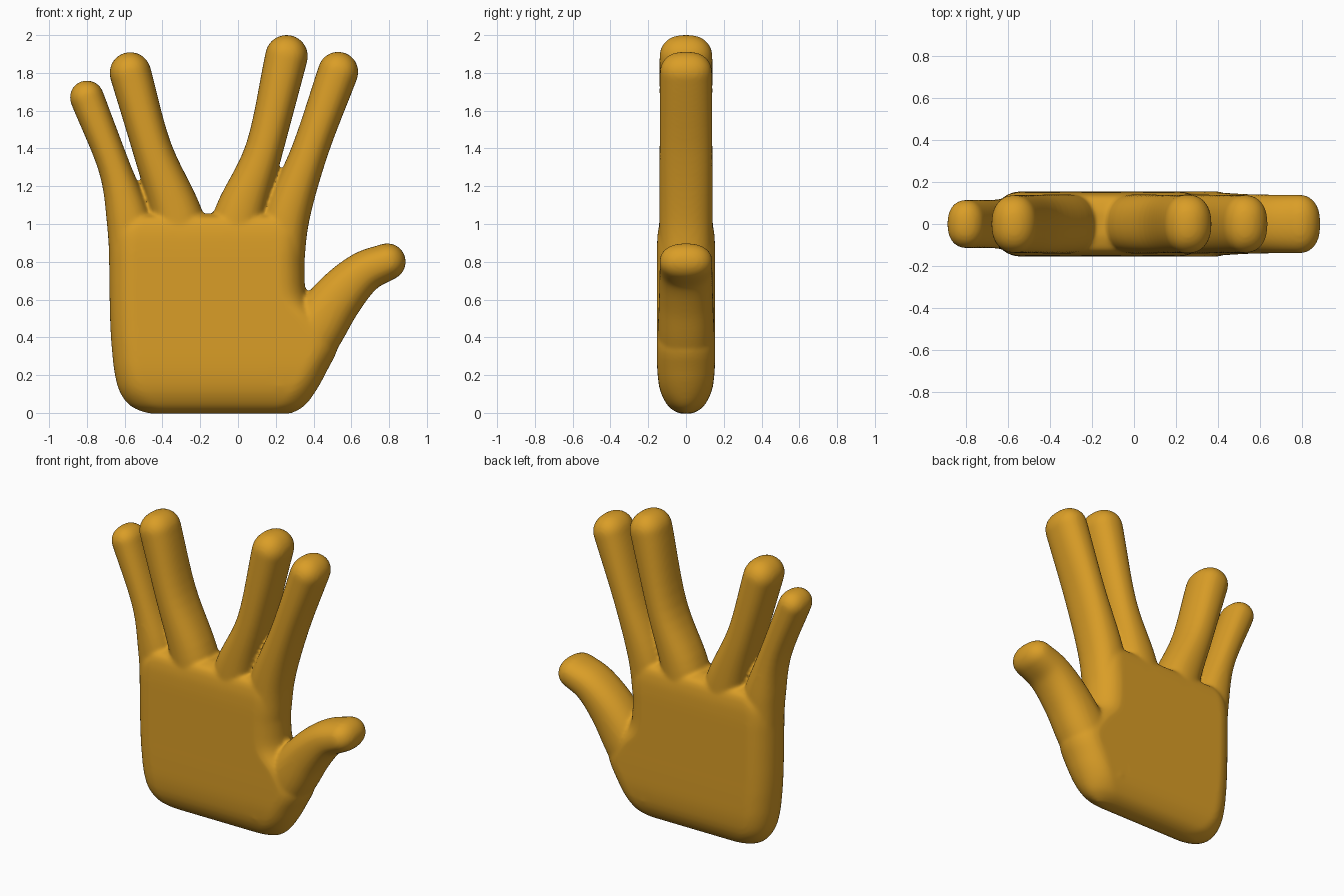
import bpy, bmesh, math
from mathutils import Vector

cube = bpy.data.objects.get("Cube")
if cube:
    bpy.data.objects.remove(cube, do_unlink=True)

SIDES = 40


def spline(keys, steps=6):
    """Smooth curve through the keys (x, z, half width, half depth)."""
    k = [Vector(p) for p in keys]
    k = [2 * k[0] - k[1]] + k + [2 * k[-1] - k[-2]]
    out = []
    for a, b, c, d in zip(k, k[1:], k[2:], k[3:]):
        for i in range(steps):
            t = i / steps
            out.append(b + (c - a) * t / 2 + (2 * a - 5 * b + 4 * c - d) * t * t / 2
                       + (3 * b - a - 3 * c + d) * t ** 3 / 2)
    return out + [k[-2]]


def power(v, e):
    return math.copysign(abs(v) ** e, v)


def add_ring(bm, x, z, w, d, side, edge, square):
    """Rounded section: straight middle with curved edges of width 'edge'."""
    c = min(w, edge)
    ring = []
    for i in range(SIDES):
        a = math.tau * (i + 0.5) / SIDES
        u = math.copysign(w - c, math.cos(a)) + c * power(math.cos(a), square)
        ring.append(bm.verts.new((x + side[0] * u, d * power(math.sin(a), square), z + side[1] * u)))
    return ring


def skin(bm, rings):
    for lo, hi in zip(rings, rings[1:]):
        for i in range(SIDES):
            j = (i + 1) % SIDES
            bm.faces.new((lo[i], lo[j], hi[j], hi[i]))
    bm.faces.new(rings[0][::-1])
    bm.faces.new(rings[-1])


def add_finger(bm, keys):
    """Tapered limb along its path, closed by a round tip."""
    pts = spline(keys)
    rings = []
    for i, p in enumerate(pts):
        q, r = pts[max(i - 1, 0)], pts[min(i + 1, len(pts) - 1)]
        t = Vector((r[0] - q[0], r[1] - q[1])).normalized()
        rings.append(add_ring(bm, *p, (t.y, -t.x), 1, 0.88))
    x, z, w, d = pts[-1]
    for i in range(1, 10):
        a = math.pi / 2 * i / 9.3
        s, c = math.sin(a), math.cos(a)
        rings.append(add_ring(bm, x + t.x * w * s, z + t.y * w * s, w * c, d * c ** 0.8,
                              (t.y, -t.x), 1, 0.88))
    skin(bm, rings)


bm = bmesh.new()

# Palm: height, left edge, right edge, half depth
palm = [(-0.004, -0.47, 0.28, 0.03), (0.015, -0.53, 0.32, 0.07), (0.05, -0.585, 0.365, 0.105),
        (0.12, -0.63, 0.415, 0.137), (0.22, -0.655, 0.47, 0.152), (0.36, -0.67, 0.53, 0.155),
        (0.48, -0.677, 0.47, 0.155), (0.6, -0.68, 0.37, 0.155), (0.75, -0.682, 0.352, 0.155),
        (0.88, -0.682, 0.358, 0.154), (0.97, -0.67, 0.355, 0.147), (1.03, -0.63, 0.33, 0.125),
        (1.055, -0.58, 0.29, 0.06)]
keys = [((l + r) / 2, z, (r - l) / 2, d) for z, l, r, d in palm]
skin(bm, [add_ring(bm, *p, (1, 0), 0.14, 1) for p in spline(keys, 4)])

# Little, ring, middle and index fingers, then the thumb
for path in (
    [(-0.55, 0.8, 0.13, 0.13), (-0.578, 1.02, 0.118, 0.13), (-0.655, 1.3, 0.085, 0.117),
     (-0.80, 1.67, 0.09, 0.115)],
    [(-0.28, 0.8, 0.16, 0.14), (-0.325, 1.05, 0.135, 0.142), (-0.455, 1.4, 0.104, 0.14),
     (-0.57, 1.80, 0.11, 0.138)],
    [(-0.03, 0.8, 0.16, 0.14), (0.01, 1.05, 0.135, 0.142), (0.14, 1.4, 0.1, 0.14),
     (0.257, 1.888, 0.113, 0.14)],
    [(0.22, 0.8, 0.13, 0.14), (0.262, 1.05, 0.12, 0.142), (0.385, 1.4, 0.097, 0.14),
     (0.53, 1.805, 0.107, 0.138)],
    [(0.2, 0.15, 0.14, 0.145), (0.38, 0.4, 0.155, 0.15), (0.525, 0.605, 0.135, 0.143),
     (0.66, 0.74, 0.112, 0.14), (0.79, 0.8, 0.098, 0.14)],
):
    add_finger(bm, path)

bmesh.ops.recalc_face_normals(bm, faces=bm.faces)
mesh = bpy.data.meshes.new("hand")
bm.to_mesh(mesh)
bm.free()
hand = bpy.data.objects.new("hand", mesh)
bpy.context.collection.objects.link(hand)

# Fuse the parts into one soft skin
remesh = hand.modifiers.new("fuse", 'REMESH')
remesh.mode = 'VOXEL'
remesh.voxel_size = 0.011
remesh.use_smooth_shade = True
soften = hand.modifiers.new("soften", 'SMOOTH')
soften.factor = 0.5
soften.iterations = 10

mat = bpy.data.materials.new("golden_yellow")
mat.use_nodes = True
color = (0.70, 0.34, 0.02, 1)
mat.diffuse_color = color
mat.node_tree.nodes["Principled BSDF"].inputs["Base Color"].default_value = color
mesh.materials.append(mat)
for poly in mesh.polygons:
    poly.use_smooth = True
